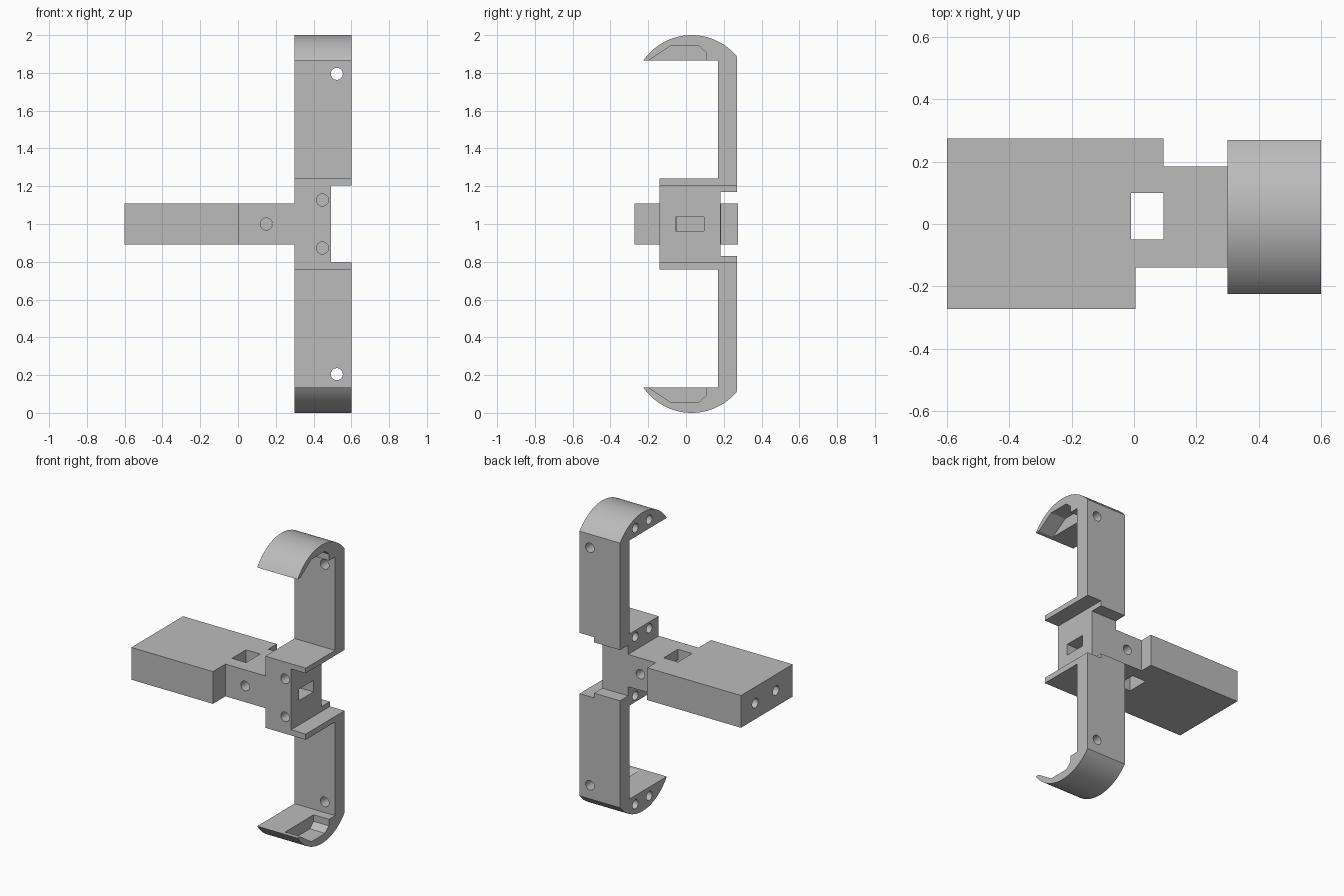
import bpy, bmesh, math
from mathutils import Matrix, Vector

cube = bpy.data.objects.get("Cube")
if cube:
    bpy.data.objects.remove(cube, do_unlink=True)

GREY = (0.5, 0.5, 0.5, 1)
mat = bpy.data.materials.new("plain grey")
mat.use_nodes = True
mat.diffuse_color = GREY
mat.node_tree.nodes["Principled BSDF"].inputs["Base Color"].default_value = GREY


def add(name, bm):
    bmesh.ops.recalc_face_normals(bm, faces=bm.faces)
    mesh = bpy.data.meshes.new(name)
    bm.to_mesh(mesh)
    bm.free()
    mesh.materials.append(mat)
    ob = bpy.data.objects.new(name, mesh)
    bpy.context.collection.objects.link(ob)
    return ob


def prism(name, pts, axis, lo, hi):
    """Extrude an outline: (y, z) points along X, or (x, y) points along Z."""
    bm = bmesh.new()
    place = (lambda a, b: (lo, a, b)) if axis == "X" else (lambda a, b: (a, b, lo))
    face = bm.faces.new([bm.verts.new(place(a, b)) for a, b in pts])
    new = bmesh.ops.extrude_face_region(bm, geom=[face])["geom"]
    step = Vector((hi - lo, 0, 0)) if axis == "X" else Vector((0, 0, hi - lo))
    bmesh.ops.translate(bm, vec=step, verts=[v for v in new if isinstance(v, bmesh.types.BMVert)])
    return add(name, bm)


def box(x0, x1, y0, y1, z0, z1):
    return prism("cutter", [(x0, y0), (x1, y0), (x1, y1), (x0, y1)], "Z", z0, z1)


def drill(centre, axis, depth, radius=0.032):
    """Round cutter reaching the given depth to each side of a surface point."""
    bm = bmesh.new()
    turn = Matrix.Rotation(math.pi / 2, 4, "Y" if axis == "X" else "X")
    bmesh.ops.create_cone(bm, cap_ends=True, segments=24, radius1=radius, radius2=radius,
                          depth=2 * depth, matrix=Matrix.Translation(centre) @ turn)
    return add("cutter", bm)


def cut(target, cutters):
    bpy.ops.object.select_all(action="DESELECT")
    bpy.context.view_layer.objects.active = target
    target.select_set(True)
    for c in cutters:
        c.hide_render = True
        mod = target.modifiers.new("cut", "BOOLEAN")
        mod.operation, mod.solver, mod.object = "DIFFERENCE", "EXACT", c
        bpy.ops.object.modifier_apply(modifier=mod.name)
        bpy.data.objects.remove(c, do_unlink=True)
    bpy.ops.object.shade_smooth_by_angle(angle=math.radians(30))


def flip(pts):
    return [(y, 2 - z) for y, z in reversed(pts)]


# Slab with its narrower neck
slab = prism("slab_and_neck", [(-0.6, -0.272), (0.005, -0.272), (0.005, -0.14), (0.3, -0.14),
                               (0.3, 0.185), (0.095, 0.185), (0.095, 0.275), (-0.6, 0.275)],
             "Z", 0.892, 1.108)
cut(slab, [box(-0.01, 0.095, -0.05, 0.1, 0.8, 1.2),
           box(0.05, 0.4, -0.05, 0.095, 0.962, 1.038),
           drill((0.15, -0.14, 1), "Y", 0.12),
           drill((0.208, 0.185, 1), "Y", 0.12),
           drill((-0.6, 0.125, 1), "X", 0.3),
           drill((-0.6, -0.095, 1), "X", 0.3)])

# Frame: centre block, ledges, back plates and rounded hooks in one side profile
R, CY = 0.31, 0.03
a0, a1 = math.asin(0.24 / R), -math.asin(0.255 / R)
arc = []
for i in range(33):
    a = a0 + (a1 - a0) * i / 32
    arc.append((CY + R * math.sin(a), 2 - R + R * math.cos(a)))
upper = [(0.183, 1.17), (0.27, 1.17)] + arc + [(0.17, arc[-1][1]), (0.17, 1.24), (-0.14, 1.24)]
frame = prism("hook_frame", upper + flip(upper), "X", 0.3, 0.6)

# Gap beside the centre block and the cable slot
cutters = [box(0.492, 0.7, -0.5, 0.5, 0.798, 1.205),
           box(0.2, 0.55, -0.055, 0.095, 0.962, 1.038)]

# Hook pockets and screw holes, repeated above and below
pocket = [(-0.222, 1.85), (-0.195, 1.868), (-0.08, 1.945), (0.065, 1.945),
          (0.105, 1.91), (0.105, 1.85)]
for side, outline in ((1, pocket), (-1, flip(pocket))):
    cutters.append(prism("cutter", outline, "X", 0.487, 0.7))
    cutters.append(drill((0.523, 0.22, 1 + side * 0.795), "Y", 0.2))
    cutters.append(drill((0.447, -0.14, 1 + side * 0.127), "Y", 0.1))
    for y in (0.107, -0.04):
        cutters.append(drill((0.3, y, 1 + side * 0.197), "X", 0.1, 0.03))
        cutters.append(drill((0.3, y, 1 + side * 0.925), "X", 0.1, 0.03))
cut(frame, cutters)
